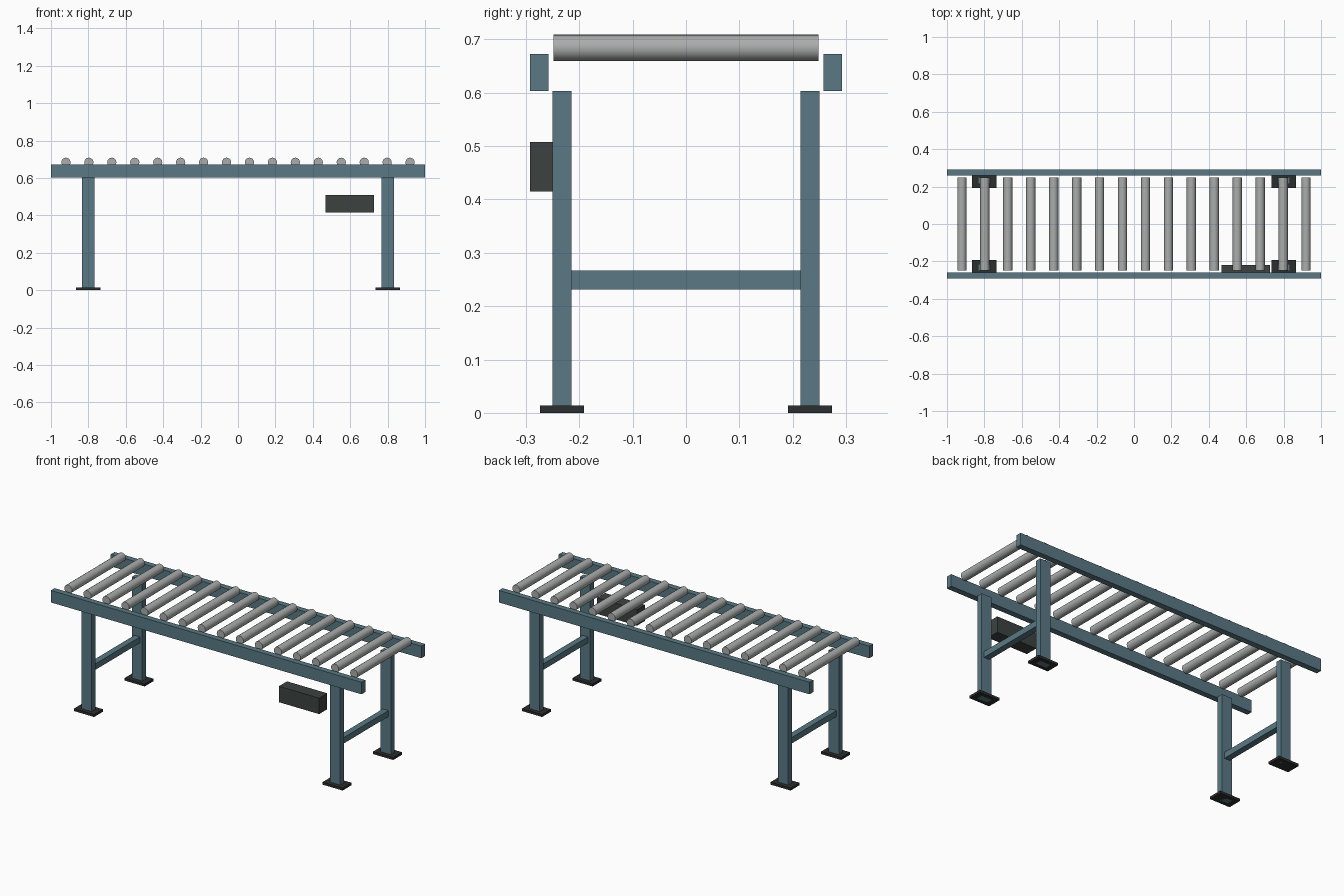
import bpy
from math import pi

if "Cube" in bpy.data.objects:
    bpy.data.objects.remove(bpy.data.objects["Cube"])


def material(name, color):
    mat = bpy.data.materials.new(name)
    mat.diffuse_color = color
    mat.use_nodes = True
    mat.node_tree.nodes["Principled BSDF"].inputs["Base Color"].default_value = mat.diffuse_color
    return mat


blue = material("blue_steel", (0.10, 0.19, 0.23, 1))
dark = material("dark_housing", (0.045, 0.055, 0.052, 1))
black = material("black_rubber", (0.025, 0.027, 0.027, 1))
steel = material("roller_steel", (0.40, 0.42, 0.41, 1))


def box(name, lo, hi, mat):
    center = [(a + b) / 2 for a, b in zip(lo, hi)]
    bpy.ops.mesh.primitive_cube_add(size=1, location=center)
    obj = bpy.context.object
    obj.name = name
    obj.scale = [b - a for a, b in zip(lo, hi)]
    bpy.ops.object.transform_apply(location=False, rotation=False, scale=True)
    obj.data.materials.append(mat)
    return obj


def centred(name, center, size, mat):
    lo = [c - s / 2 for c, s in zip(center, size)]
    hi = [c + s / 2 for c, s in zip(center, size)]
    return box(name, lo, hi, mat)


# Side rails, legs and foot plates on both sides
for side, sy in (("front", -1), ("back", 1)):
    centred(f"{side}_rail", (0, sy * 0.275, 0.638), (2, 0.034, 0.07), blue)
    for end, sx in (("left", -1), ("right", 1)):
        x, y = sx * 0.8, sy * 0.2325
        centred(f"{side}_{end}_leg", (x, y, 0.3015), (0.066, 0.035, 0.603), blue)
        centred(f"{side}_{end}_foot", (x, y, 0.007), (0.13, 0.082, 0.014), black)

# Cross braces between the legs
for end, sx in (("left", -1), ("right", 1)):
    centred(f"{end}_brace", (sx * 0.8, 0, 0.249), (0.036, 0.432, 0.035), blue)

# Row of rollers
COUNT = 16
for i in range(COUNT):
    x = -0.92 + 1.84 * i / (COUNT - 1)
    bpy.ops.mesh.primitive_cylinder_add(
        vertices=16, radius=0.0247, depth=0.496,
        location=(x, 0, 0.684), rotation=(pi / 2, 0, 0))
    roller = bpy.context.object
    roller.name = f"roller_{i + 1}"
    roller.data.materials.append(steel)
    bpy.ops.object.shade_smooth_by_angle()

# Drive motor housing
box("motor_housing", (0.468, -0.292, 0.415), (0.727, -0.218, 0.508), dark)
